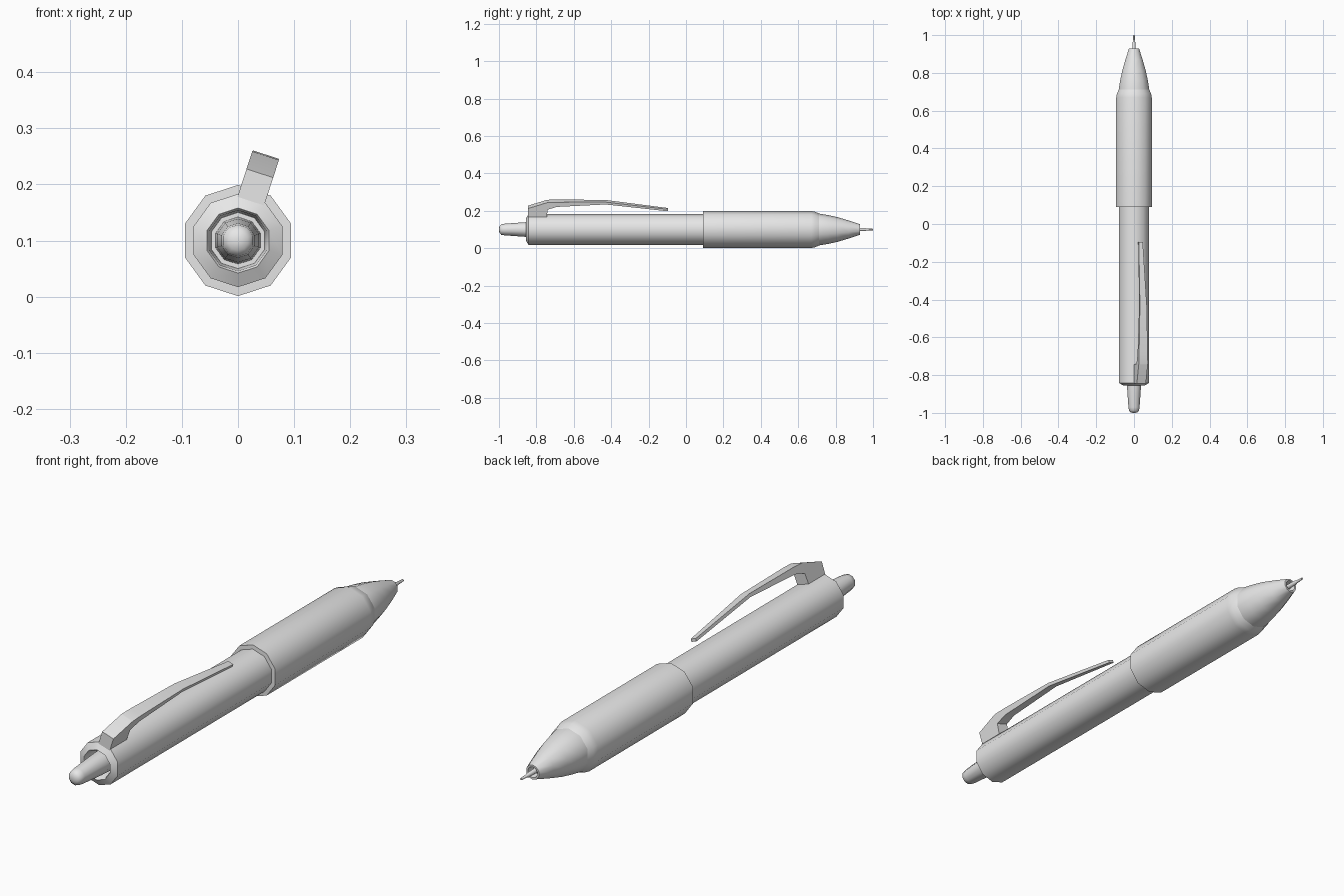
import bpy, bmesh, math
from mathutils import Matrix, Vector

cube = bpy.data.objects.get("Cube")
if cube:
    bpy.data.objects.remove(cube, do_unlink=True)

AXIS_Z = 0.1
SIDES = 10

grey = bpy.data.materials.new("light_grey")
grey.use_nodes = True
grey.diffuse_color = (0.8, 0.8, 0.8, 1)
grey.node_tree.nodes["Principled BSDF"].inputs["Base Color"].default_value = (0.8, 0.8, 0.8, 1)


def loft(name, rings, sharp=42):
    """Skin a list of point rings, cap both ends, smooth below the sharp angle."""
    bm = bmesh.new()
    loops = [[bm.verts.new(p) for p in ring] for ring in rings]
    for a, b in zip(loops, loops[1:]):
        n = len(a)
        for i in range(n):
            j = (i + 1) % n
            bm.faces.new((a[i], a[j], b[j], b[i]))
    bm.faces.new(loops[0])
    bm.faces.new(loops[-1])
    bmesh.ops.recalc_face_normals(bm, faces=bm.faces)
    for f in bm.faces:
        f.smooth = True
    for e in bm.edges:
        e.smooth = e.calc_face_angle(0) < math.radians(sharp)
    mesh = bpy.data.meshes.new(name)
    bm.to_mesh(mesh)
    bm.free()
    mesh.materials.append(grey)
    ob = bpy.data.objects.new(name, mesh)
    bpy.context.collection.objects.link(ob)
    return ob


def lathe(name, profile):
    """Turn a (y, radius) profile around the pen axis, a corner pointing up."""
    turns = [2 * math.pi * k / SIDES for k in range(SIDES)]
    return loft(name, [[(r * math.sin(t), y, AXIS_Z + r * math.cos(t)) for t in turns]
                       for y, r in profile])


# Barrel with a bevelled rim and a recess for the button
lathe("barrel", [(-0.79, 0.05), (-0.85, 0.054), (-0.856, 0.058), (-0.842, 0.083), (0.12, 0.083)])

# Push button with a rounded end
lathe("push_button", [(-0.79, 0.042), (-0.86, 0.039), (-0.97, 0.031), (-0.988, 0.028),
                      (-0.997, 0.018), (-1.0, 0.006)])

# Thicker grip that shrinks into the nose
lathe("grip", [(0.09, 0.08), (0.091, 0.099), (0.67, 0.099), (0.69, 0.095), (0.712, 0.085)])

# Nose cone with an open end, and the writing tip inside it
lathe("nose_cone", [(0.70, 0.085), (0.712, 0.085), (0.76, 0.077), (0.81, 0.066), (0.87, 0.048),
                    (0.93, 0.028), (0.93, 0.021), (0.90, 0.018)])
lathe("writing_tip", [(0.89, 0.010), (0.96, 0.008), (0.965, 0.006), (1.0, 0.004)])

# Clip: sections of (y, underside height, top height, half width) above the axis
sections = [(-0.845, 0.07, 0.126, 0.025), (-0.745, 0.07, 0.158, 0.025),
            (-0.74, 0.12, 0.159, 0.025), (-0.69, 0.135, 0.161, 0.024),
            (-0.43, 0.147, 0.160, 0.019), (-0.095, 0.106, 0.117, 0.011)]
tilt = Matrix.Translation((0, 0, AXIS_Z)) @ Matrix.Rotation(math.radians(18), 4, 'Y')
loft("clip", [[tilt @ Vector(p) for p in ((-w, y, lo), (w, y, lo), (w, y, hi), (-w, y, hi))]
              for y, lo, hi, w in sections])
